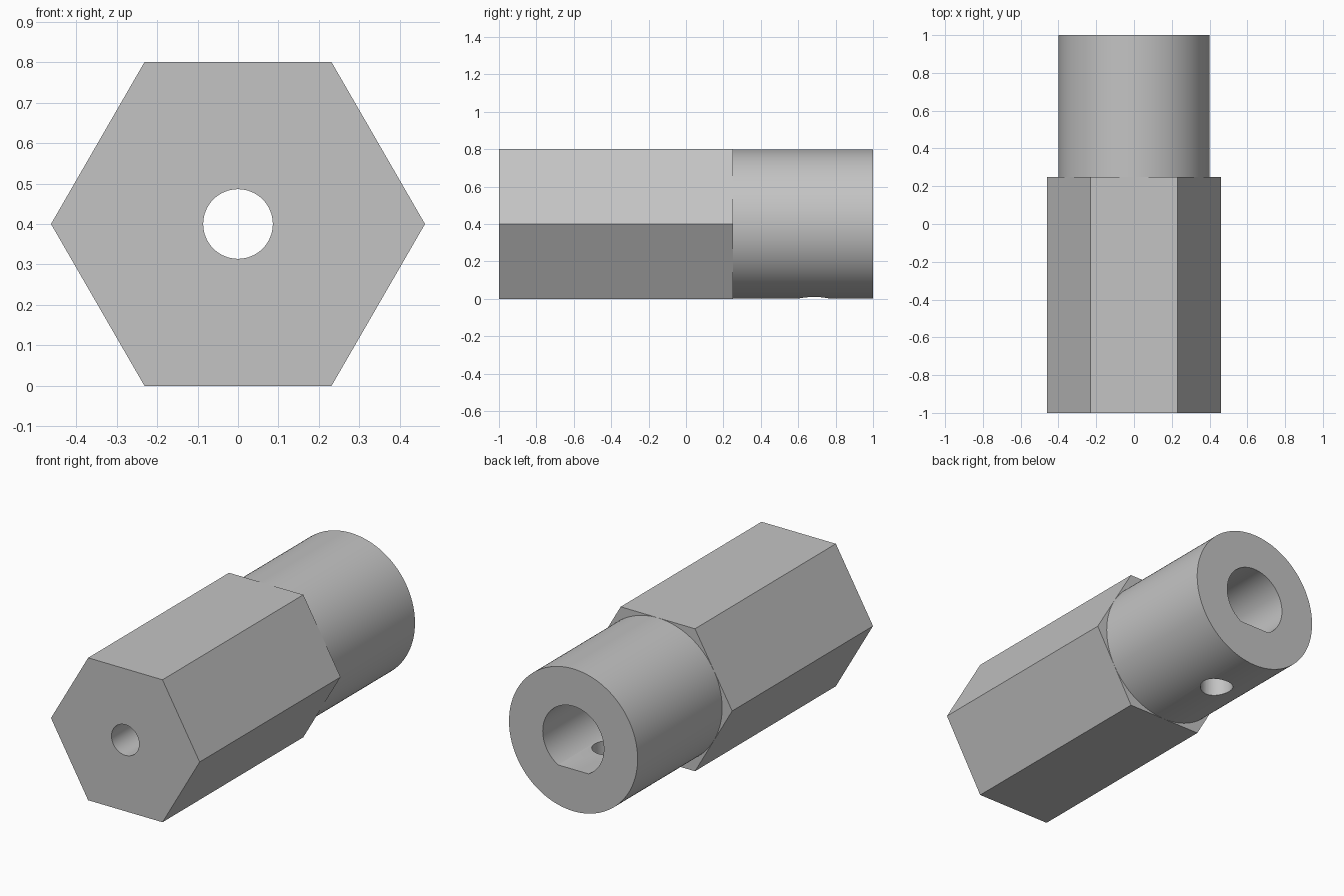
import bpy
import bmesh
from math import pi
from mathutils import Matrix, Vector

if "Cube" in bpy.data.objects:
    bpy.data.objects.remove(bpy.data.objects["Cube"])

AXIS_Z = 0.4        # height of the long axis
SHOULDER = 0.25     # where the hexagon meets the round collar
BORE_FLAT = 0.165   # distance from axis to the flat of the D bore

steel = bpy.data.materials.new("grey steel")
steel.use_nodes = True
GREY = (0.55, 0.55, 0.55, 1)
steel.diffuse_color = GREY
steel.node_tree.nodes["Principled BSDF"].inputs["Base Color"].default_value = GREY


def prism(name, radius, start, end, sides, flat=None):
    """Prism along y from start to end, optionally cut flat underneath."""
    bm = bmesh.new()
    bmesh.ops.create_cone(bm, cap_ends=True, segments=sides, radius1=radius,
                          radius2=radius, depth=end - start)
    # first corner to +x, so a hexagon lies on its flat
    corner = next(iter(bm.verts)).co
    turn = -Vector((1, 0)).angle_signed(corner.xy) if corner.xy.length else 0
    bm.transform(Matrix.Rotation(turn, 4, "Z"))
    bm.transform(Matrix.Rotation(pi / 2, 4, "X"))
    bm.transform(Matrix.Translation((0, (start + end) / 2, AXIS_Z)))
    if flat:
        cut = bmesh.ops.bisect_plane(
            bm, geom=bm.verts[:] + bm.edges[:] + bm.faces[:],
            plane_co=(0, 0, AXIS_Z - flat), plane_no=(0, 0, -1), clear_outer=True)
        bmesh.ops.holes_fill(bm, edges=[e for e in bm.edges if e.is_boundary])
    bmesh.ops.recalc_face_normals(bm, faces=bm.faces)
    mesh = bpy.data.meshes.new(name)
    bm.to_mesh(mesh)
    bm.free()
    obj = bpy.data.objects.new(name, mesh)
    mesh.materials.append(steel)
    bpy.context.collection.objects.link(obj)
    return obj


def combine(target, tool, operation):
    """Apply a boolean and discard the tool."""
    bpy.context.view_layer.objects.active = target
    mod = target.modifiers.new(operation, "BOOLEAN")
    mod.operation, mod.solver, mod.object = operation, "EXACT", tool
    bpy.ops.object.modifier_apply(modifier=mod.name)
    bpy.data.objects.remove(tool)


# Hexagonal shaft with round collar
body = prism("hex_coupler", 0.4619, -1, SHOULDER, 6)
combine(body, prism("collar", 0.3995, 0, 1, 128), "UNION")

# Narrow through bore, then the D-shaped shaft socket
combine(body, prism("pilot_bore", 0.086, -1.1, 1.1, 64), "DIFFERENCE")
combine(body, prism("shaft_socket", 0.19, SHOULDER, 1.1, 96, BORE_FLAT), "DIFFERENCE")

# Radial set screw hole, from below into the socket
screw = prism("set_screw_hole", 0.087, -0.25, 0.25, 64)
screw.data.transform(Matrix.Translation((0, 0.685, 0))
                     @ Matrix.Rotation(pi / 2, 4, "X")
                     @ Matrix.Translation((0, 0, -AXIS_Z)))
combine(body, screw, "DIFFERENCE")

# Smooth round walls, crisp edges
body.select_set(True)
bpy.context.view_layer.objects.active = body
bpy.ops.object.shade_smooth_by_angle(angle=pi / 6)
